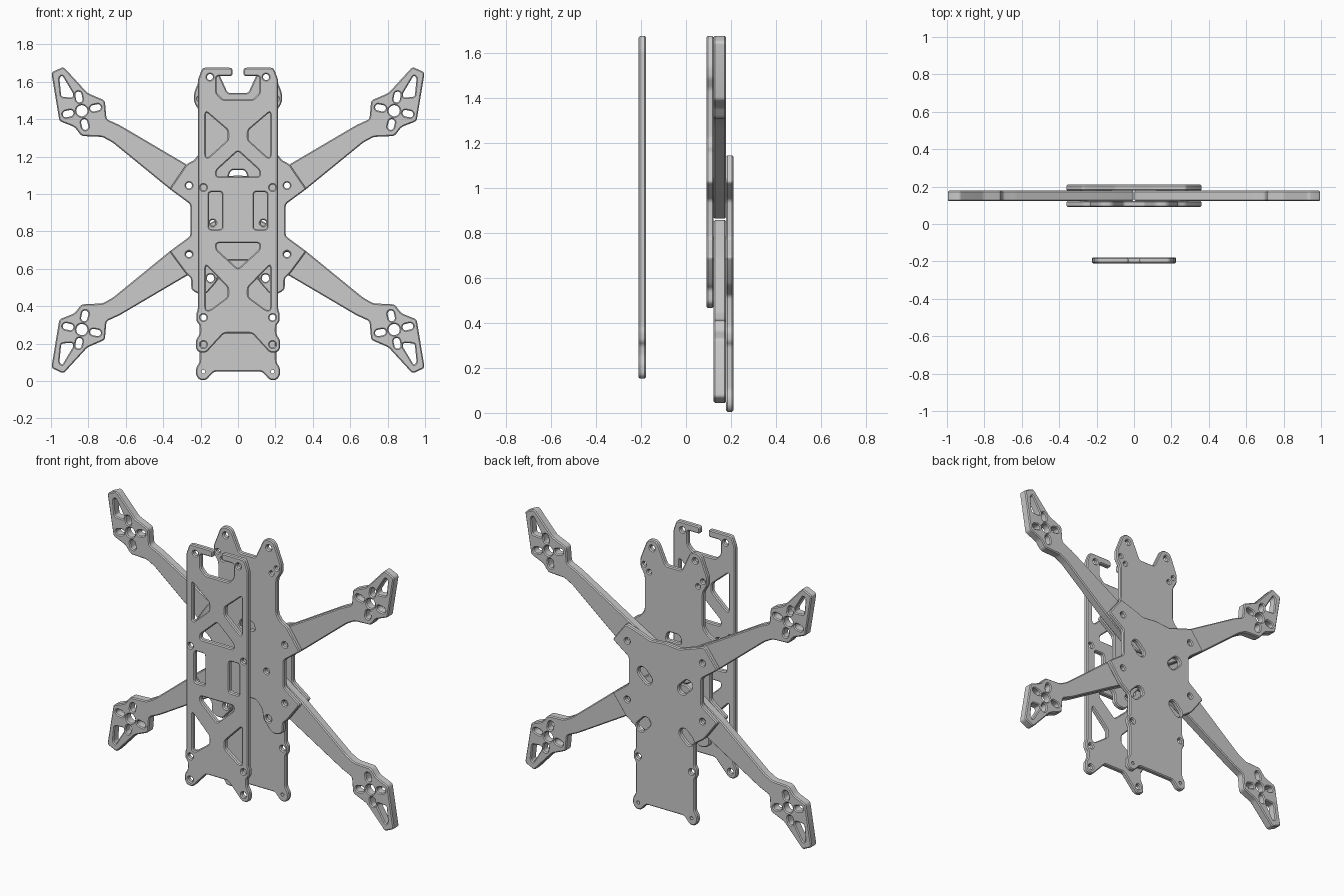
import bpy, bmesh
from math import sin, cos, pi, radians
from mathutils import Vector

CHAMFER = 0.006


def fillet(pts, r):
    """Round every corner of a closed polygon."""
    pts = [Vector(p) for p in pts]
    out = []
    for i, p in enumerate(pts):
        a, b = pts[i - 1] - p, pts[(i + 1) % len(pts)] - p
        s = p + a.normalized() * min(r, a.length * 0.45)
        e = p + b.normalized() * min(r, b.length * 0.45)
        for k in range(5):
            t = k / 4
            out.append(s * (1 - t) ** 2 + p * 2 * t * (1 - t) + e * t * t)
    return out


def both(half):
    """Right half outline -> full outline."""
    return half + [(-x, z) for x, z in reversed(half) if abs(x) > 1e-5]


def flip(loops):
    """Keep each loop and add its copy on the left side."""
    return loops + [[(-p[0], p[1]) for p in l] for l in loops]


def circle(x, z, r=0.016, n=20):
    return [(x + r * cos(2 * pi * i / n), z + r * sin(2 * pi * i / n)) for i in range(n)]


def slot(x, z, length, width, deg):
    a, r, h = radians(deg), width / 2, (length - width) / 2
    out = []
    for i in range(18):
        t = -pi / 2 + pi * (i if i < 9 else i - 1) / 8
        u, v = r * cos(t) + (h if i < 9 else -h), r * sin(t)
        out.append((x + u * cos(a) - v * sin(a), z + u * sin(a) + v * cos(a)))
    return out


def plate(name, outline, holes, y0, y1):
    """Chamfered flat plate with holes, standing in the XZ plane."""
    cu = bpy.data.curves.new(name, 'CURVE')
    cu.dimensions, cu.fill_mode = '2D', 'BOTH'
    cu.extrude = (y1 - y0) / 2 - CHAMFER
    cu.bevel_depth, cu.bevel_resolution, cu.offset = CHAMFER, 0, -CHAMFER
    for loop in [outline] + holes:
        sp = cu.splines.new('POLY')
        sp.points.add(len(loop) - 1)
        for pt, p in zip(sp.points, loop):
            pt.co = (p[0], p[1], 0, 1)
        sp.use_cyclic_u = True
    tmp = bpy.data.objects.new(name + "_curve", cu)
    bpy.context.collection.objects.link(tmp)
    dg = bpy.context.evaluated_depsgraph_get()
    me = bpy.data.meshes.new_from_object(tmp.evaluated_get(dg))
    bpy.data.objects.remove(tmp)
    bm = bmesh.new()
    bm.from_mesh(me)
    bmesh.ops.remove_doubles(bm, verts=bm.verts, dist=0.0002)
    bmesh.ops.recalc_face_normals(bm, faces=bm.faces)
    for v in bm.verts:
        x, z, d = v.co
        v.co = (x, (y0 + y1) / 2 - d, z)
    bm.to_mesh(me)
    bm.free()
    ob = bpy.data.objects.new(name, me)
    bpy.context.collection.objects.link(ob)
    bpy.ops.object.select_all(action='DESELECT')
    ob.select_set(True)
    bpy.context.view_layer.objects.active = ob
    bpy.ops.object.shade_smooth_by_angle()
    return ob


# Front cover plate with hooked notch and weight-saving cutouts
cover = both([(0.08, 1.505), (0.115, 1.54), (0.115, 1.63), (0.03, 1.63), (0.03, 1.675),
              (0.19, 1.675), (0.215, 1.61), (0.215, 0.38), (0.223, 0.36), (0.223, 0.32),
              (0.205, 0.30), (0.205, 0.25), (0.225, 0.22), (0.225, 0.17), (0.205, 0.152),
              (0.17, 0.152), (0.075, 0.255)])
windows = flip([
    [(0.172, 1.44), (0.055, 1.34), (0.055, 1.29), (0.16, 1.195), (0.172, 1.20)],
    [(0.172, 0.62), (0.055, 0.50), (0.055, 0.45), (0.15, 0.38), (0.172, 0.38)],
    [(0.085, 0.812), (0.155, 0.812), (0.155, 1.01), (0.085, 1.01)]])
windows += [both([(0, 1.23), (0.115, 1.125), (0.115, 1.093)]),
            both([(0, 0.60), (0.115, 0.705), (0.115, 0.737)])]
plate("front_cover_plate", fillet(cover, 0.015),
      [fillet(w, 0.015) for w in windows]
      + flip([circle(0.15, 1.625), circle(0.185, 1.035), circle(0.185, 0.34), circle(0.185, 0.195)]),
      -0.21, -0.178)

# Middle plate: upper ears, cross-shaped hub, lower tabs
middle = both([(0.055, 1.54), (0.11, 1.66), (0.13, 1.675), (0.17, 1.675), (0.19, 1.655),
               (0.235, 1.54), (0.235, 1.49), (0.205, 1.44), (0.205, 1.22), (0.235, 1.18),
               (0.275, 1.16), (0.366, 1.027), (0.255, 0.945), (0.255, 0.775), (0.366, 0.693),
               (0.275, 0.57), (0.25, 0.55), (0.25, 0.49), (0.215, 0.466), (0.17, 0.466),
               (0.11, 0.535), (0.10, 0.60), (0.06, 0.645)])
plate("middle_plate", fillet(middle, 0.015),
      [fillet([(-0.055, 1.075), (0.055, 1.075), (0.04, 1.128), (-0.04, 1.128)], 0.02)]
      + flip([circle(0.15, 1.625), circle(0.205, 1.51, 0.012), circle(0.17, 1.47, 0.012),
              circle(0.262, 1.045), circle(0.262, 0.678), circle(0.147, 0.55, 0.02),
              circle(0.135, 0.845)]),
      0.091, 0.123)

# Rear plate: cross-shaped hub and long lower tail
rear = both([(0, 1.10), (0.10, 1.09), (0.20, 1.125), (0.275, 1.148), (0.366, 1.027),
             (0.255, 0.945), (0.255, 0.775), (0.366, 0.693), (0.275, 0.57), (0.205, 0.52),
             (0.205, 0.38), (0.22, 0.36), (0.22, 0.32), (0.205, 0.30), (0.205, 0.10),
             (0.225, 0.07), (0.225, 0.03), (0.205, 0.005), (0.17, 0.005), (0.13, 0.05)])
plate("rear_plate", fillet(rear, 0.015),
      flip([slot(0.14, 0.86, 0.11, 0.06, 45), slot(0.15, 0.55, 0.11, 0.06, -45),
            circle(0.262, 1.045), circle(0.262, 0.678), circle(0.185, 0.34), circle(0.185, 0.05)]),
      0.178, 0.21)

# Four arms with motor mounts, mirrored about x = 0 and z = 0.86
arm = [(0.002, 0.863), (0.13, 0.863), (0.366, 1.027), (0.67, 1.275), (0.725, 1.305),
       (0.837, 1.31), (0.874, 1.358), (0.955, 1.39), (0.998, 1.65), (0.933, 1.68),
       (0.805, 1.54), (0.712, 1.50), (0.703, 1.40), (0.634, 1.369), (0.27, 1.155), (0.002, 1.0)]
arm_holes = [circle(0.835, 1.445, 0.03), circle(0.262, 1.045),
             fillet([(0.94, 1.635), (0.88, 1.535), (0.885, 1.515), (0.945, 1.52), (0.955, 1.62)], 0.012)]
for k in range(4):
    a = 78 + 90 * k
    arm_holes.append(slot(0.835 + 0.075 * cos(radians(a)), 1.445 + 0.075 * sin(radians(a)),
                          0.058, 0.034, a))
for sx, side in ((1, "right"), (-1, "left")):
    for sz, level in ((1, "upper"), (-1, "lower")):
        def place(loop):
            return [(sx * p[0], 0.86 + sz * (p[1] - 0.86)) for p in loop]
        plate(f"{level}_{side}_arm", place(fillet(arm, 0.015)),
              [place(h) for h in arm_holes], 0.123, 0.178)
